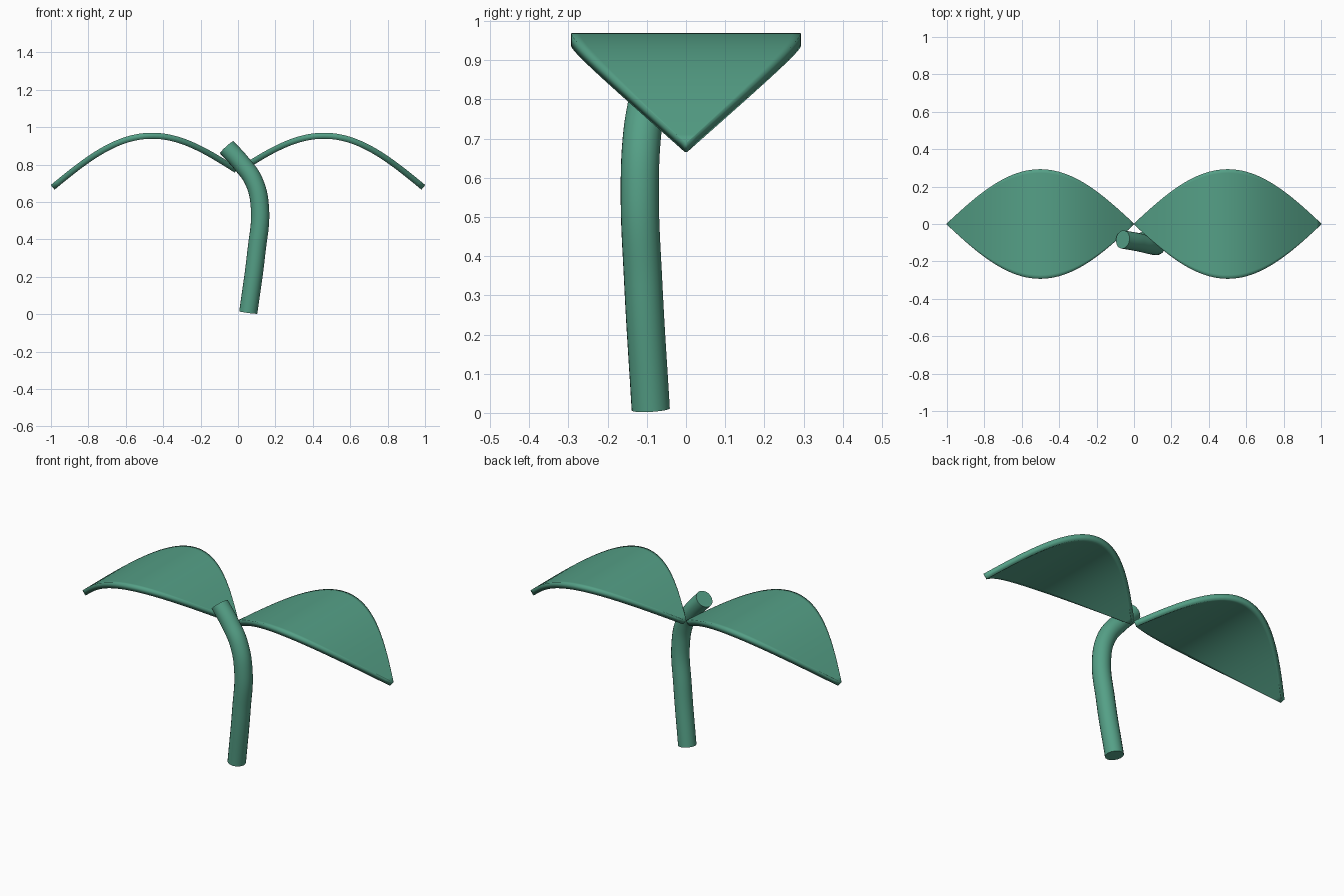
import bpy, bmesh, math

if "Cube" in bpy.data.objects:
    bpy.data.objects.remove(bpy.data.objects["Cube"])

green = bpy.data.materials.new("leaf_green")
green.diffuse_color = (0.09, 0.35, 0.24, 1)
green.use_nodes = True
green.node_tree.nodes["Principled BSDF"].inputs["Base Color"].default_value = green.diffuse_color

# Leaves: pointed lens outline bent over an arch, thickened and mirrored
STEPS = 40
ROWS = (-1, -0.93, 0, 0.93, 1)
bm = bmesh.new()
grid = []
for i in range(STEPS + 1):
    t = i / STEPS
    s = math.sin(math.pi * t)
    x = 0.009 + 0.982 * t
    z = 0.77 - 0.092 * t + 0.228 * s
    half = 0.003 + 0.29 * s
    grid.append([bm.verts.new((x, half * r, z)) for r in ROWS])
for a, b in zip(grid, grid[1:]):
    for j in range(len(ROWS) - 1):
        bm.faces.new((a[j], b[j], b[j + 1], a[j + 1]))
for f in bm.faces:
    f.smooth = True
mesh = bpy.data.meshes.new("leaves")
bm.to_mesh(mesh)
bm.free()
mesh.materials.append(green)
leaves = bpy.data.objects.new("leaves", mesh)
bpy.context.collection.objects.link(leaves)
solid = leaves.modifiers.new("thickness", 'SOLIDIFY')
solid.thickness = 0.032
solid.offset = 0
mirror = leaves.modifiers.new("mirror", 'MIRROR')
mirror.use_mirror_merge = False

# Stem: round tube along a bent path, with flat capped ends
path = [(0.055, -0.09, 0.009), (0.098, -0.109, 0.33), (0.117, -0.118, 0.57),
        (0.085, -0.112, 0.71), (0.02, -0.097, 0.804), (-0.06, -0.083, 0.892)]
curve = bpy.data.curves.new("stem", 'CURVE')
curve.dimensions = '3D'
curve.bevel_depth = 0.049
curve.bevel_resolution = 8
curve.resolution_u = 10
curve.use_fill_caps = True
spline = curve.splines.new('BEZIER')
spline.bezier_points.add(len(path) - 1)
for p, co in zip(spline.bezier_points, path):
    p.co = co
    p.handle_left_type = p.handle_right_type = 'AUTO'
curve.materials.append(green)
stem = bpy.data.objects.new("stem", curve)
bpy.context.collection.objects.link(stem)
bpy.context.view_layer.objects.active = stem
stem.select_set(True)
bpy.ops.object.convert(target='MESH')
bpy.ops.object.shade_smooth_by_angle(angle=math.radians(40))
